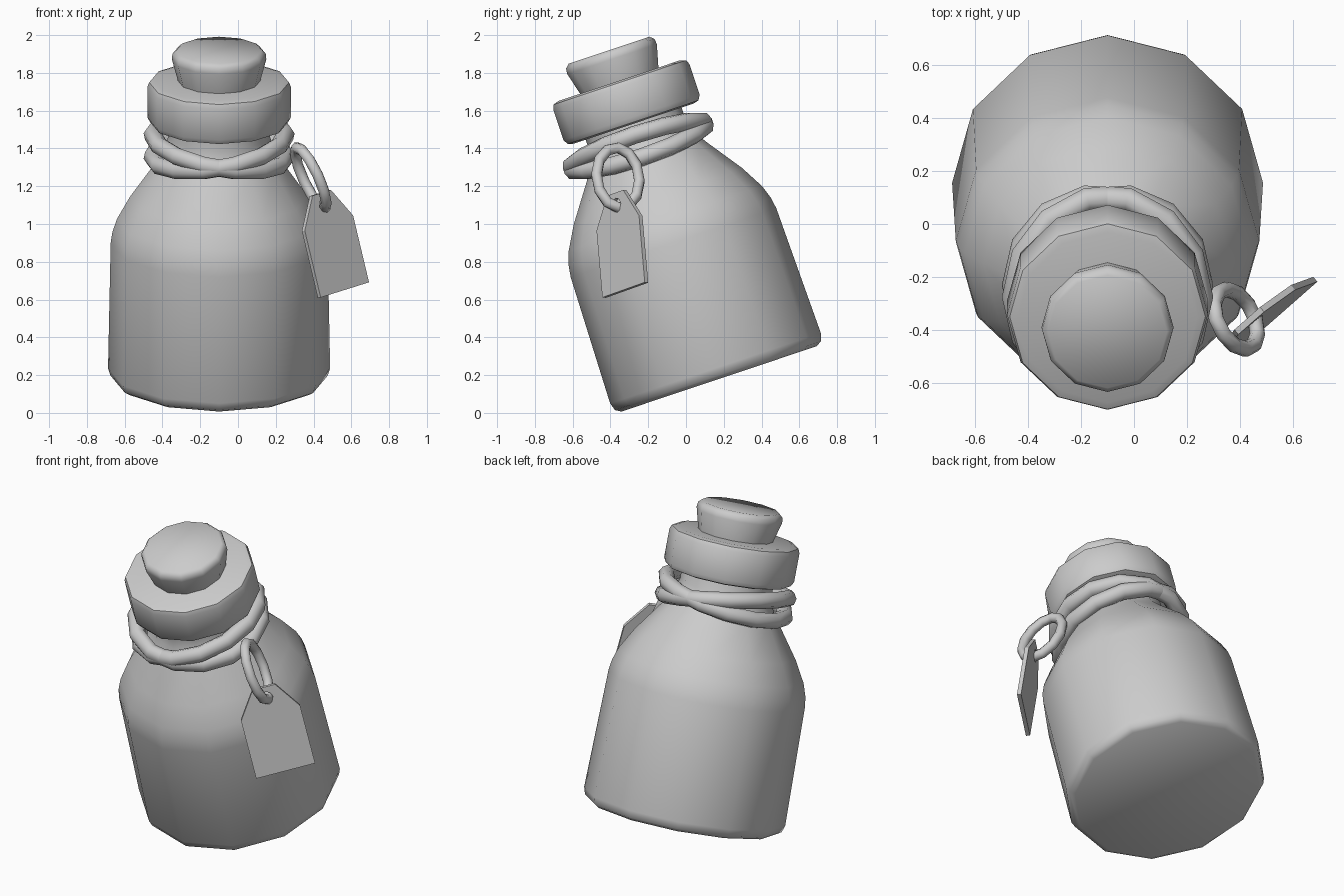
import bpy, bmesh, math
from mathutils import Matrix, Vector

default = bpy.data.objects.get("Cube")
if default:
    bpy.data.objects.remove(default, do_unlink=True)

grey = bpy.data.materials.new("plain_grey")
grey.use_nodes = True
grey.diffuse_color = (0.6, 0.6, 0.6, 1)
grey.node_tree.nodes["Principled BSDF"].inputs["Base Color"].default_value = (0.6, 0.6, 0.6, 1)

# Bottle leans forward; all stacked parts share this frame
LEAN = Matrix.Translation((-0.10, 0.175, 0.18)) @ Matrix.Rotation(math.radians(18.5), 4, 'X')


def finish(name, bm, matrix, angle=45):
    bmesh.ops.recalc_face_normals(bm, faces=bm.faces)
    mesh = bpy.data.meshes.new(name)
    bm.to_mesh(mesh)
    bm.free()
    obj = bpy.data.objects.new(name, mesh)
    bpy.context.collection.objects.link(obj)
    obj.matrix_world = matrix
    mesh.materials.append(grey)
    if angle:
        bpy.ops.object.select_all(action='DESELECT')
        obj.select_set(True)
        bpy.context.view_layer.objects.active = obj
        bpy.ops.object.shade_smooth_by_angle(angle=math.radians(angle))
    return obj


def loft(bm, loops, closed=False):
    pairs = list(zip(loops, loops[1:] + loops[:1] if closed else loops[1:]))
    for a, b in pairs:
        n = len(a)
        for i in range(n):
            bm.faces.new((a[i], a[(i + 1) % n], b[(i + 1) % n], b[i]))


def lathe(name, profile, sides=12):
    bm = bmesh.new()
    turn = 2 * math.pi / sides
    loops = [[bm.verts.new((r * math.cos(i * turn), r * math.sin(i * turn), h))
              for i in range(sides)] for r, h in profile]
    loft(bm, loops)
    bm.faces.new(loops[0])
    bm.faces.new(loops[-1])
    return finish(name, bm, LEAN)


def ring(name, rx, ry, tube, matrix, sides=14, tube_sides=8):
    bm = bmesh.new()
    loops = []
    for i in range(sides):
        a = 2 * math.pi * i / sides
        loop = []
        for j in range(tube_sides):
            b = 2 * math.pi * j / tube_sides
            d = tube * math.cos(b)
            loop.append(bm.verts.new(((rx + d) * math.cos(a), (ry + d) * math.sin(a),
                                      tube * math.sin(b))))
        loops.append(loop)
    loft(bm, loops, closed=True)
    return finish(name, bm, matrix, 80)


# Bottle body, collar and stopper
lathe("bottle_body", [(0.545, 0), (0.575, 0.018), (0.588, 0.06), (0.574, 0.76), (0.565, 0.82),
                      (0.54, 0.895), (0.47, 1.02), (0.335, 1.21), (0.285, 1.29),
                      (0.268, 1.36), (0.268, 1.46)])
lathe("bottle_collar", [(0.335, 1.425), (0.365, 1.433), (0.38, 1.46), (0.38, 1.63),
                        (0.37, 1.655), (0.34, 1.665)])
lathe("stopper", [(0.212, 1.64), (0.25, 1.785), (0.247, 1.815), (0.225, 1.835)])

# Two cord loops crossing around the neck
for side, tilt in (("lower", 10), ("upper", -10)):
    place = LEAN @ Matrix.Translation((0, -0.015, 1.305)) @ Matrix.Rotation(math.radians(tilt), 4, 'Y')
    ring("neck_cord_" + side, 0.358, 0.378, 0.048, place)


def frame(origin, x_axis, y_axis):
    x = Vector(x_axis).normalized()
    z = x.cross(Vector(y_axis)).normalized()
    y = z.cross(x)
    return Matrix.Translation(origin) @ Matrix((x, y, z)).transposed().to_4x4()


# Link joining cord and tag
ring("tag_link", 0.175, 0.12, 0.03, frame((0.385, -0.36, 1.245), (0.42, 0, -0.9), (-0.3, 0.95, -0.14)),
     sides=12)

# Tag plate with a punched hole
W, S, H, T = 0.35, 0.365, 0.53, 0.024
bm = bmesh.new()
outline = [(0, 0), (W, 0), (W, S), (0.69 * W, H), (0.31 * W, H), (0, S)]
hole = [(W / 2 + 0.038 * math.cos(k * math.pi / 4), 0.463 + 0.038 * math.sin(k * math.pi / 4))
        for k in range(8)]
edges = []
for points in (outline, hole):
    vs = [bm.verts.new((x, y, -T / 2)) for x, y in points]
    edges += [bm.edges.new((vs[i - 1], vs[i])) for i in range(len(vs))]
bmesh.ops.triangle_fill(bm, use_beauty=True, use_dissolve=False, edges=edges)
solid = bmesh.ops.extrude_face_region(bm, geom=bm.faces[:], use_keep_orig=True)
bmesh.ops.translate(bm, vec=(0, 0, T),
                    verts=[g for g in solid["geom"] if isinstance(g, bmesh.types.BMVert)])
finish("tag", bm, frame((0.43, -0.434, 0.61), (0.255, 0.224, 0.08), (-0.09, -0.036, 0.35)), None)
